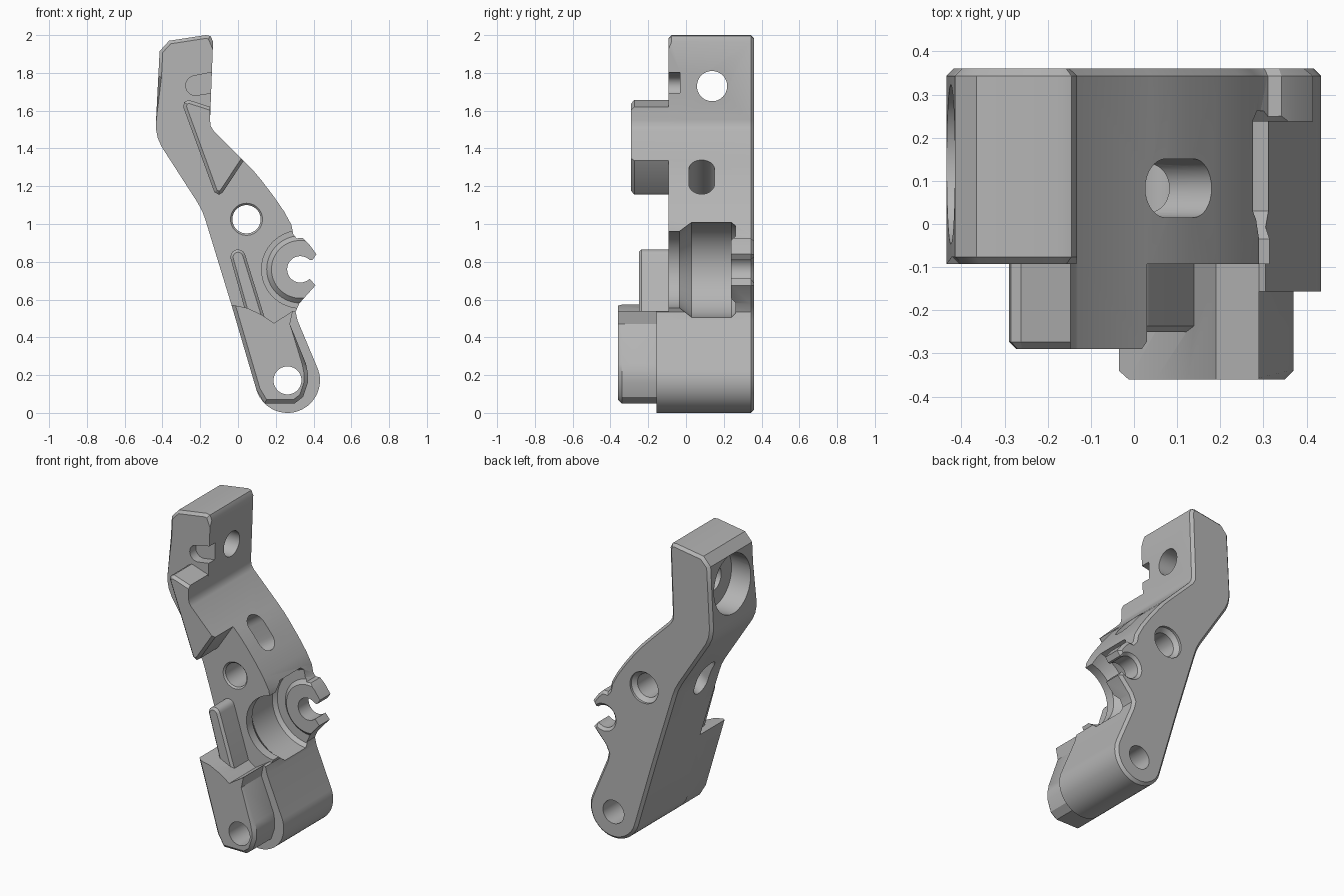
import bpy, bmesh, math
from mathutils import Matrix, Vector

cube = bpy.data.objects.get("Cube")
if cube:
    bpy.data.objects.remove(cube, do_unlink=True)

steel = bpy.data.materials.new("plain_grey")
steel.use_nodes = True
GREY = (0.46, 0.46, 0.46, 1)
steel.diffuse_color = GREY
steel.node_tree.nodes["Principled BSDF"].inputs["Base Color"].default_value = GREY


def finish(name, bm):
    bmesh.ops.recalc_face_normals(bm, faces=bm.faces[:])
    mesh = bpy.data.meshes.new(name)
    bm.to_mesh(mesh)
    bm.free()
    mesh.materials.append(steel)
    ob = bpy.data.objects.new(name, mesh)
    bpy.context.collection.objects.link(ob)
    return ob


def arc(cx, cz, r, a0, a1, n):
    angles = [math.radians(a0 + (a1 - a0) * i / n) for i in range(n + 1)]
    return [(cx + r * math.cos(a), cz + r * math.sin(a)) for a in angles]


def prism(name, pts, y0, y1, chamfer=0, pick=lambda e, mid: False, matrix=None):
    """Extrude an (x, z) outline from y0 to y1 and chamfer the picked edges."""
    bm = bmesh.new()
    front = [bm.verts.new((x, y0, z)) for x, z in pts]
    back = [bm.verts.new((x, y1, z)) for x, z in pts]
    n = len(pts)
    bm.faces.new(front)
    bm.faces.new(back[::-1])
    for i in range(n):
        j = (i + 1) % n
        bm.faces.new((front[i], back[i], back[j], front[j]))
    bmesh.ops.recalc_face_normals(bm, faces=bm.faces[:])
    if chamfer:
        rim = []
        for e in bm.edges:
            a, b = (v.co for v in e.verts)
            if abs(a.y - b.y) < 1e-5 and pick(e, (a + b) / 2):
                rim.append(e)
        bmesh.ops.bevel(bm, geom=rim, offset=chamfer, segments=1, affect='EDGES')
    if matrix:
        bm.transform(matrix)
    return finish(name, bm)


def lathe(name, profile, centre, axis='Y', n=48):
    """Revolve (radius, distance) pairs about an axis through centre."""
    turn = Matrix.Rotation(math.radians(-90), 4, 'X') if axis == 'Y' \
        else Matrix.Rotation(math.radians(90), 4, 'Y')
    bm = bmesh.new()
    rings = [[bm.verts.new((x, y, d)) for x, y in arc(0, 0, r, 0, 360 - 360 / n, n - 1)]
             for r, d in profile]
    for lo, hi in zip(rings, rings[1:]):
        for i in range(n):
            j = (i + 1) % n
            bm.faces.new((lo[i], lo[j], hi[j], hi[i]))
    bm.faces.new(rings[0])
    bm.faces.new(rings[-1])
    bm.transform(Matrix.Translation(centre) @ turn)
    return finish(name, bm)


def combine(target, tool, operation):
    tool.hide_render = True
    mod = target.modifiers.new(tool.name, 'BOOLEAN')
    mod.operation, mod.solver, mod.object = operation, 'EXACT', tool
    bpy.context.view_layer.objects.active = target
    bpy.ops.object.modifier_apply(modifier=mod.name)
    bpy.data.objects.remove(tool, do_unlink=True)


FRONT, BACK = -0.093, 0.36
HOOK = (0.33, 0.76)
FOOT = (0.262, 0.172)

# Outlines shared by the layers
foot_curve = arc(*FOOT, 0.172, 20, -163, 26)
foot_right = [(0.305, 0.535), (0.315, 0.49)]
hook_curve = arc(*HOOK, 0.07, 45, 315, 24)
step_top = [(0.29, 0.54), (0.19, 0.475), (0.125, 0.52), (0.05, 0.555), (-0.035, 0.573)]
body_pts = ([(-0.415, 1.915), (-0.365, 1.97), (-0.17, 2.0), (-0.145, 1.995), (-0.132, 1.965),
             (-0.148, 1.55), (-0.145, 1.52), (-0.13, 1.495), (0.04, 1.325), (0.085, 1.278),
             (0.125, 1.23), (0.19, 1.145), (0.245, 1.065), (0.283, 0.995), (0.293, 0.945),
             (0.31, 0.924), (0.342, 0.926), (0.375, 0.895), (0.415, 0.84), (0.395, 0.81)]
            + hook_curve + [(0.41, 0.675), (0.325, 0.58)] + foot_right + foot_curve
            + [(-0.035, 0.573), (-0.172, 1.02), (-0.188, 1.065), (-0.215, 1.115),
               (-0.405, 1.41), (-0.425, 1.455), (-0.433, 1.495), (-0.435, 1.53),
               (-0.422, 1.78)])

# Main arm, chamfered round the back and at the top of the front
body = prism("bracket_body", body_pts, FRONT, BACK, 0.017,
             lambda e, m: m.y > 0 or (m.z > 1.97 or (m.z > 1.79 and m.x < -0.2)))

# Foot layer, raised foot pad, rib and upper wedge
foot = prism("foot_layer", step_top[::-1] + foot_right + foot_curve, -0.157, 0.1)
pad = prism("foot_pad",
            step_top[::-1] + [(0.275, 0.47), (0.36, 0.26), (0.37, 0.21), (0.37, 0.16),
                              (0.345, 0.085), (0.3, 0.05), (0.14, 0.05)] + foot_curve[-1:],
            -0.36, -0.1, 0.02, lambda e, m: m.y < -0.3 and m.z < 0.5 and abs(m.z - 0.4975) > 0.012)
rib = prism("front_rib",
            arc(0.0, 0.825, 0.04, 15, 195, 10) + [(0.05, 0.5), (0.155, 0.46)],
            -0.25, 0.0, 0.014, lambda e, m: m.y < -0.2 and m.z > 0.5)
wedge = prism("upper_wedge",
              [(-0.29, 1.62), (-0.285, 1.645), (-0.262, 1.657), (-0.147, 1.62),
               (-0.148, 1.55), (-0.145, 1.52), (-0.13, 1.495), (0.03, 1.335),
               (-0.08, 1.168), (-0.1, 1.155), (-0.125, 1.168)],
              -0.29, -0.03, 0.017,
              lambda e, m: m.y < -0.2 and (m.x < -0.15 or m.z < 1.3 or m.z > 1.6))
for part in (foot, pad, rib, wedge):
    combine(body, part, 'UNION')

# Undercut round pocket beside the hook
combine(body, lathe("hook_pocket",
                    [(0.205, -0.17), (0.205, -0.035), (0.255, 0.03), (0.255, 0.24),
                     (0.235, 0.262), (0.178, 0.262), (0.153, 0.237)],
                    (HOOK[0], 0, HOOK[1]), n=64), 'DIFFERENCE')

# Pivot holes through the depth
combine(body, lathe("pivot_hole",
                    [(0.095, -0.103), (0.075, -0.083), (0.075, 0.32), (0.1, 0.345), (0.1, 0.4)],
                    (0.045, 0, 1.025)), 'DIFFERENCE')
combine(body, lathe("foot_hole", [(0.074, -0.5), (0.074, 0.5)], (FOOT[0], 0, FOOT[1])),
        'DIFFERENCE')

# Cross hole with a wide counterbore on one side
combine(body, lathe("cross_hole",
                    [(0.185, -0.6), (0.185, -0.29), (0.08, -0.29), (0.08, 0.2)],
                    (0, 0.138, 1.73), 'X'), 'DIFFERENCE')

# Slanted oblong slot through the middle of the arm
through = Vector((-0.82, 0, -0.57)).normalized()
along = Vector((-0.57, 0, 0.82)).normalized()
frame = Matrix((Vector((0, 1, 0)), through, along)).transposed().to_4x4()
frame.translation = (0.105, 0.083, 1.25)
oblong = arc(0, 0.05, 0.068, 0, 180, 16) + arc(0, -0.05, 0.068, 180, 360, 16)
combine(body, prism("oblong_slot", oblong, -0.2, 0.6, matrix=frame), 'DIFFERENCE')

# Shallow open notch on the front of the head
notch = arc(-0.225, 1.733, 0.052, 100, 280, 14) + [(0.0, 1.715), (0.0, 1.83)]
combine(body, prism("head_notch", notch, -0.2, -0.032), 'DIFFERENCE')

bpy.ops.object.select_all(action='DESELECT')
body.select_set(True)
bpy.context.view_layer.objects.active = body
bpy.ops.object.shade_smooth_by_angle(angle=math.radians(28))
